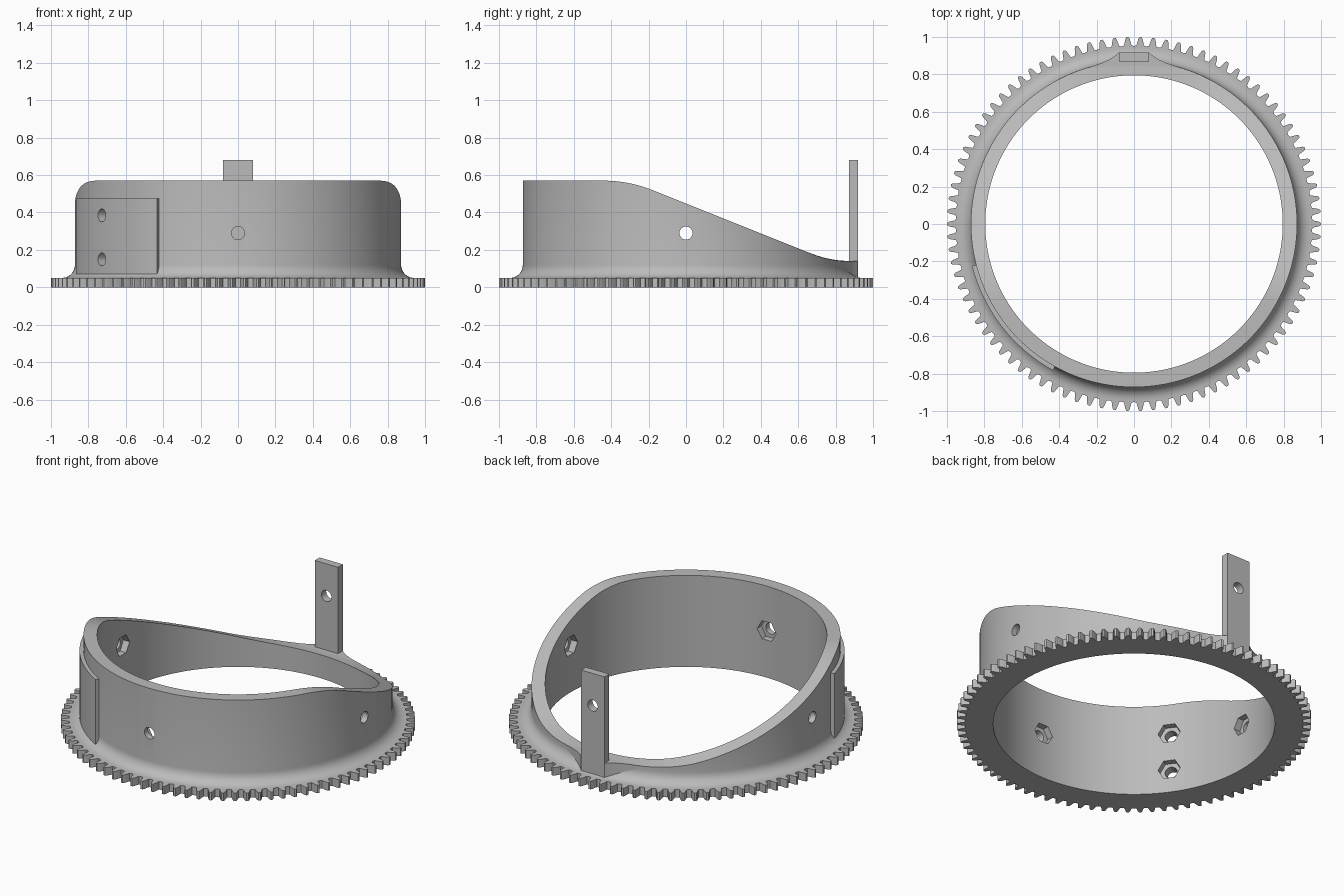
import bpy, bmesh, math
from mathutils import Matrix, Vector

cube = bpy.data.objects.get("Cube")
if cube:
    bpy.data.objects.remove(cube, do_unlink=True)

grey = bpy.data.materials.new("plain grey")
grey.use_nodes = True
grey.diffuse_color = (0.5, 0.5, 0.5, 1)
grey.node_tree.nodes["Principled BSDF"].inputs["Base Color"].default_value = grey.diffuse_color

INNER, OUTER, FLANGE, LOW, HIGH = 0.795, 0.872, 0.05, 0.14, 0.57
TEETH = 90


def finish(bm, name):
    bmesh.ops.recalc_face_normals(bm, faces=bm.faces)
    mesh = bpy.data.meshes.new(name)
    bm.to_mesh(mesh)
    bm.free()
    mesh.materials.append(grey)
    ob = bpy.data.objects.new(name, mesh)
    bpy.context.collection.objects.link(ob)
    return ob


def prism(outline, z0, z1, name):
    bm = bmesh.new()
    face = bm.faces.new([bm.verts.new((x, y, z0)) for x, y in outline])
    top = bmesh.ops.extrude_face_region(bm, geom=[face])["geom"]
    bmesh.ops.translate(bm, vec=(0, 0, z1 - z0),
                        verts=[v for v in top if isinstance(v, bmesh.types.BMVert)])
    return finish(bm, name)


def polar(r, a):
    return r * math.cos(a), r * math.sin(a)


def ramp(y, centre, w):
    """Rounded hinge: zero before the centre, slope one after it."""
    d = y - centre
    return 0 if d < -w else d if d > w else (d + w) ** 2 / (4 * w)


def rim(y):
    return HIGH - 0.4 * (ramp(y, -0.305, 0.13) - ramp(y, 0.77, 0.1))


# Toothed ring: a profile swept round, with the outermost radius shaped into teeth
tooth = [(-0.5, 0.952), (-0.3, 0.955), (-0.17, 0.99), (-0.08, 1.0),
         (0.08, 1.0), (0.17, 0.99), (0.3, 0.955)]
bm = bmesh.new()
columns = []
for i in range(TEETH):
    for offset, tip in tooth:
        a = math.tau * (i + offset) / TEETH
        profile = [(INNER, 0), (INNER, rim(INNER * math.sin(a))),
                   (OUTER, rim(OUTER * math.sin(a)))]
        for k in range(8):
            t = math.pi / 2 * k / 7
            profile.append((OUTER + 0.07 * (1 - math.cos(t)), FLANGE + 0.07 * (1 - math.sin(t))))
        profile += [(tip, FLANGE), (tip, 0)]
        columns.append([bm.verts.new((*polar(r, a), z)) for r, z in profile])
for i, col in enumerate(columns):
    prev = columns[i - 1]
    for k in range(len(col)):
        bm.faces.new((prev[k - 1], col[k - 1], col[k], prev[k]))
ring = finish(bm, "toothed_ring")

# Curved pad on the outside of the wall
arc = [math.radians(194.5 + 46.5 * k / 20) for k in range(21)]
pad = prism([polar(0.895, a) for a in arc] + [polar(0.85, a) for a in reversed(arc)],
            0.07, 0.475, "curved_pad")

# Flared boss and upright post at the back
flare = [(0.08, 0.917), (0.1, 0.9), (0.13, 0.88), (0.17, 0.862), (0.21, 0.848),
         (0.26, 0.832), (0.26, 0.8), (0.15, 0.81)]
boss = prism(flare + [(-x, y) for x, y in reversed(flare)], 0.03, LOW + 0.002, "post_boss")
post = prism([(-0.08, 0.87), (0.08, 0.87), (0.08, 0.918), (-0.08, 0.918)],
             0.04, 0.68, "upright_post")


def cutter(spots, sides, radius, r0, r1, name):
    """Radial prisms from r0 to r1 at each (angle, height)."""
    bm = bmesh.new()
    for angle, z in spots:
        a = math.radians(angle)
        out = Vector((math.cos(a), math.sin(a), 0))
        up = Vector((0, 0, 1))
        turn = Matrix((up.cross(out), up, -out)).transposed()
        turn = turn if turn.determinant() > 0 else Matrix((up.cross(out), up, out)).transposed()
        place = Matrix.Translation(out * (r0 + r1) / 2 + up * z) @ turn.to_4x4()
        bmesh.ops.create_cone(bm, cap_ends=True, segments=sides, radius1=radius,
                              radius2=radius, depth=r1 - r0,
                              matrix=place @ Matrix.Rotation(math.pi / 2, 4, "Z"))
        if sides == 6:
            # corners point sideways along the wall
            new = bm.verts[-12:] if hasattr(bm.verts, "ensure_lookup_table") and not bm.verts.ensure_lookup_table() else []
            if max(v.co.z for v in new) - z > radius * 0.95:
                bmesh.ops.rotate(bm, verts=new, cent=up * z,
                                 matrix=Matrix.Rotation(math.pi / 6, 3, out))
    ob = finish(bm, name)
    ob.hide_render = True
    return ob


def cut(ob, tool):
    mod = ob.modifiers.new("cut", "BOOLEAN")
    mod.operation, mod.solver, mod.object = "DIFFERENCE", "EXACT", tool
    bpy.context.view_layer.objects.active = ob
    bpy.ops.object.modifier_apply(modifier=mod.name)


# Screw holes, with hexagonal nut pockets on the inside
spots = [(0, 0.29), (180, 0.29), (270, 0.29), (215.5, 0.385), (215.5, 0.15)]
holes = cutter(spots, 24, 0.035, 0.7, 0.96, "screw_holes")
pockets = cutter(spots, 6, 0.065, 0.7, 0.835, "nut_pockets")
post_hole = cutter([(90, 0.48)], 24, 0.035, 0.8, 1.0, "post_hole")
for ob, tool in ((ring, holes), (ring, pockets), (pad, holes), (post, post_hole)):
    cut(ob, tool)
for tool in (holes, pockets, post_hole):
    bpy.data.objects.remove(tool, do_unlink=True)

# Smooth shading with crisp edges
bpy.ops.object.select_all(action="DESELECT")
for ob in (ring, pad, boss, post):
    ob.select_set(True)
bpy.context.view_layer.objects.active = ring
bpy.ops.object.shade_smooth_by_angle(angle=math.radians(30))
